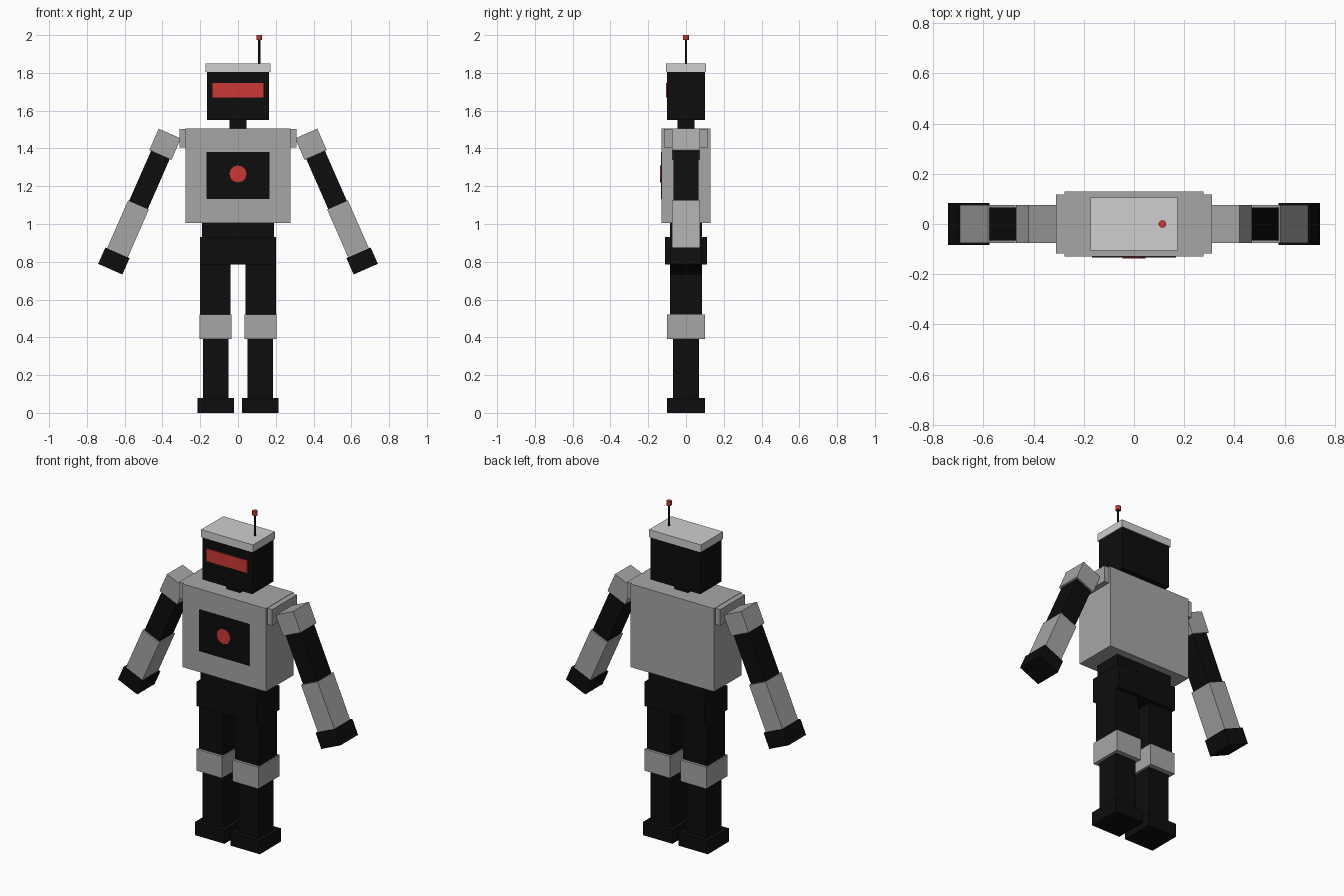
import bpy
from math import radians, sin, cos
from mathutils import Vector

cube = bpy.data.objects.get("Cube")
if cube:
    bpy.data.objects.remove(cube, do_unlink=True)


def material(name, r, g, b):
    m = bpy.data.materials.new(name)
    m.use_nodes = True
    m.diffuse_color = (r, g, b, 1)
    bsdf = next(n for n in m.node_tree.nodes if n.type == 'BSDF_PRINCIPLED')
    bsdf.inputs["Base Color"].default_value = (r, g, b, 1)
    return m


GREY = material("grey_metal", 0.38, 0.38, 0.38)
PALE = material("pale_metal", 0.62, 0.62, 0.62)
BLACK = material("black", 0.004, 0.004, 0.004)
RED = material("red", 0.6, 0.04, 0.035)


def finish(name, mat):
    ob = bpy.context.object
    ob.name = ob.data.name = name
    ob.data.materials.append(mat)
    return ob


def box(name, mat, center, size, tilt=0):
    """Box of full size, turned about the y axis."""
    bpy.ops.mesh.primitive_cube_add(size=1, location=center)
    ob = finish(name, mat)
    for v in ob.data.vertices:
        v.co = Vector(a * b for a, b in zip(v.co, size))
    ob.rotation_euler.y = tilt
    return ob


def block(name, mat, width, depth, z0, z1, x=0):
    """Upright box between two heights."""
    return box(name, mat, (x, 0, (z0 + z1) / 2), (width, depth, z1 - z0))


def rod(name, mat, center, radius, length, sides, turn=(0, 0, 0)):
    bpy.ops.mesh.primitive_cylinder_add(vertices=sides, radius=radius, depth=length,
                                        location=center, rotation=turn)
    ob = finish(name, mat)
    bpy.ops.object.shade_smooth_by_angle(angle=radians(40))
    return ob


# Head, cap and visor
block("neck", BLACK, 0.09, 0.09, 1.49, 1.56)
block("head", BLACK, 0.33, 0.20, 1.55, 1.81)
block("head_cap", PALE, 0.345, 0.21, 1.805, 1.85)
box("visor", RED, (0, -0.101, 1.708), (0.27, 0.008, 0.075))

# Antenna
rod("antenna_rod", BLACK, (0.113, 0, 1.91), 0.006, 0.14, 12)
rod("antenna_tip", RED, (0.113, 0, 1.987), 0.015, 0.026, 12)

# Torso with chest panel
block("torso", GREY, 0.555, 0.26, 1.005, 1.505)
box("chest_panel", BLACK, (0, -0.13, 1.257), (0.335, 0.006, 0.25))
rod("chest_button", RED, (0, -0.133, 1.265), 0.045, 0.008, 12, (radians(90), 0, 0))

# Hips
block("waist", BLACK, 0.38, 0.17, 0.92, 1.01)
block("belt", BLACK, 0.40, 0.22, 0.785, 0.93)

# Arm segments: name, colour, start and end along the arm, width, depth
ARM = [
    ("shoulder", GREY, -0.062, 0.062, 0.128, 0.15),
    ("upper_arm", BLACK, 0.06, 0.355, 0.108, 0.13),
    ("forearm", GREY, 0.35, 0.63, 0.12, 0.15),
    ("hand", BLACK, 0.628, 0.722, 0.14, 0.166),
]
# Leg segments: name, colour, bottom, top, width, depth, distance from centre
LEG = [
    ("foot", BLACK, 0, 0.08, 0.195, 0.20, 0.118),
    ("shin", BLACK, 0.075, 0.395, 0.137, 0.14, 0.118),
    ("knee_guard", GREY, 0.39, 0.52, 0.17, 0.20, 0.12),
    ("thigh", BLACK, 0.515, 0.79, 0.16, 0.17, 0.12),
]
ANGLE = radians(23.7)

for side, s in (("left", 1), ("right", -1)):
    block(side + "_shoulder_mount", GREY, 0.04, 0.235, 1.405, 1.503, s * 0.29)
    for part, mat, a, b, width, depth in ARM:
        mid = (a + b) / 2
        center = (s * (0.386 + mid * sin(ANGLE)), 0, 1.422 - mid * cos(ANGLE))
        box(side + "_" + part, mat, center, (width, depth, b - a), -s * ANGLE)
    for part, mat, z0, z1, width, depth, x in LEG:
        block(side + "_" + part, mat, width, depth, z0, z1, s * x)
